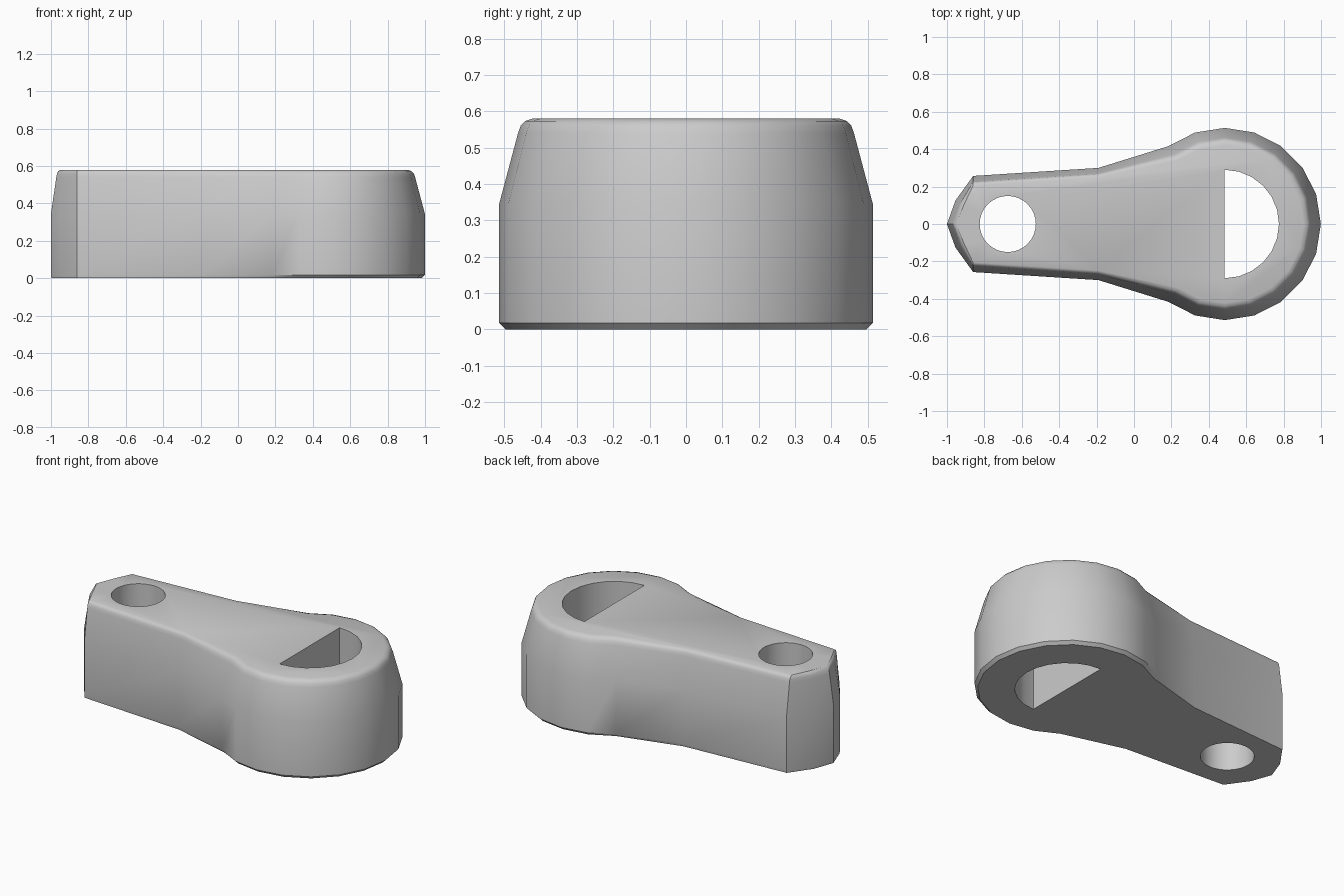
import bpy, bmesh, math
from mathutils import Vector

cube = bpy.data.objects.get("Cube")
if cube:
    bpy.data.objects.remove(cube, do_unlink=True)

# Material
grey = bpy.data.materials.new("plain_grey")
grey.use_nodes = True
GREY = (0.6, 0.6, 0.6, 1)
grey.diffuse_color = GREY
grey.node_tree.nodes["Principled BSDF"].inputs["Base Color"].default_value = GREY

BIG = Vector((0.485, 0))     # centre of the wide end
SMALL = Vector((-0.675, 0))  # centre of the narrow end
RADIUS = 0.514


def arc(centre, radius, start, end, steps):
    return [centre + radius * Vector((math.cos(a), math.sin(a)))
            for a in (math.radians(start + (end - start) * i / steps)
                      for i in range(steps + 1))]


def loft(name, rings):
    """Closed solid through a stack of equal-length rings, bottom to top."""
    bm = bmesh.new()
    loops = [[bm.verts.new(p) for p in ring] for ring in rings]
    n = len(loops[0])
    for lo, hi in zip(loops, loops[1:]):
        for i in range(n):
            j = (i + 1) % n
            bm.faces.new((lo[i], lo[j], hi[j], hi[i]))
    bm.faces.new(loops[0][::-1])
    bm.faces.new(loops[-1])
    bmesh.ops.recalc_face_normals(bm, faces=bm.faces)
    mesh = bpy.data.meshes.new(name)
    bm.to_mesh(mesh)
    bm.free()
    mesh.materials.append(grey)
    obj = bpy.data.objects.new(name, mesh)
    bpy.context.collection.objects.link(obj)
    return obj


# Outline: round wide end, tapering arm, blunt pointed tip, mirrored in y
half = arc(BIG, RADIUS, 0, 126, 7) + [
    Vector(p) for p in ((-0.19, 0.3), (-0.86, 0.257), (-0.955, 0.125), (-1, 0))]
outline = half + [Vector((p.x, -p.y)) for p in half[-2:0:-1]]


def inset(p, amount, bottom):
    """Move an outline point inward; the arm and tip are eased less."""
    if p.x > 0.1:
        return p - (p - BIG).normalized() * amount
    scale = 0.15 if bottom else 0.55
    if p.x > -0.9:
        return p - Vector((0, math.copysign(1, p.y))) * amount * scale
    return p - (p - SMALL).normalized() * amount * scale


# Height and inset of each level: bottom chamfer, wall, draft, rounded rim
LEVELS = [(0, 0.018), (0.018, 0), (0.345, 0), (0.54, 0.052),
          (0.56, 0.059), (0.573, 0.071), (0.58, 0.092)]
body = loft("lever_body", [[(*inset(p, amt, z < 0.1), z) for p in outline]
                           for z, amt in LEVELS])


def cut(name, points):
    """Cut a vertical through-hole with the given plan shape."""
    cutter = loft(name, [[(*p, z) for p in points] for z in (-0.1, 0.7)])
    cutter.hide_render = True
    mod = body.modifiers.new(name, 'BOOLEAN')
    mod.operation = 'DIFFERENCE'
    mod.solver = 'EXACT'
    mod.object = cutter
    bpy.context.view_layer.objects.active = body
    bpy.ops.object.modifier_apply(modifier=mod.name)
    bpy.data.objects.remove(cutter, do_unlink=True)


# Round pin hole in the narrow end, half-round shaft hole in the wide end
cut("pin_hole_cutter", arc(SMALL, 0.15, 0, 348.75, 31))
cut("shaft_hole_cutter", arc(BIG, 0.29, -90, 90, 12))

bpy.ops.object.select_all(action='DESELECT')
body.select_set(True)
bpy.context.view_layer.objects.active = body
bpy.ops.object.shade_smooth_by_angle(angle=math.radians(32))
